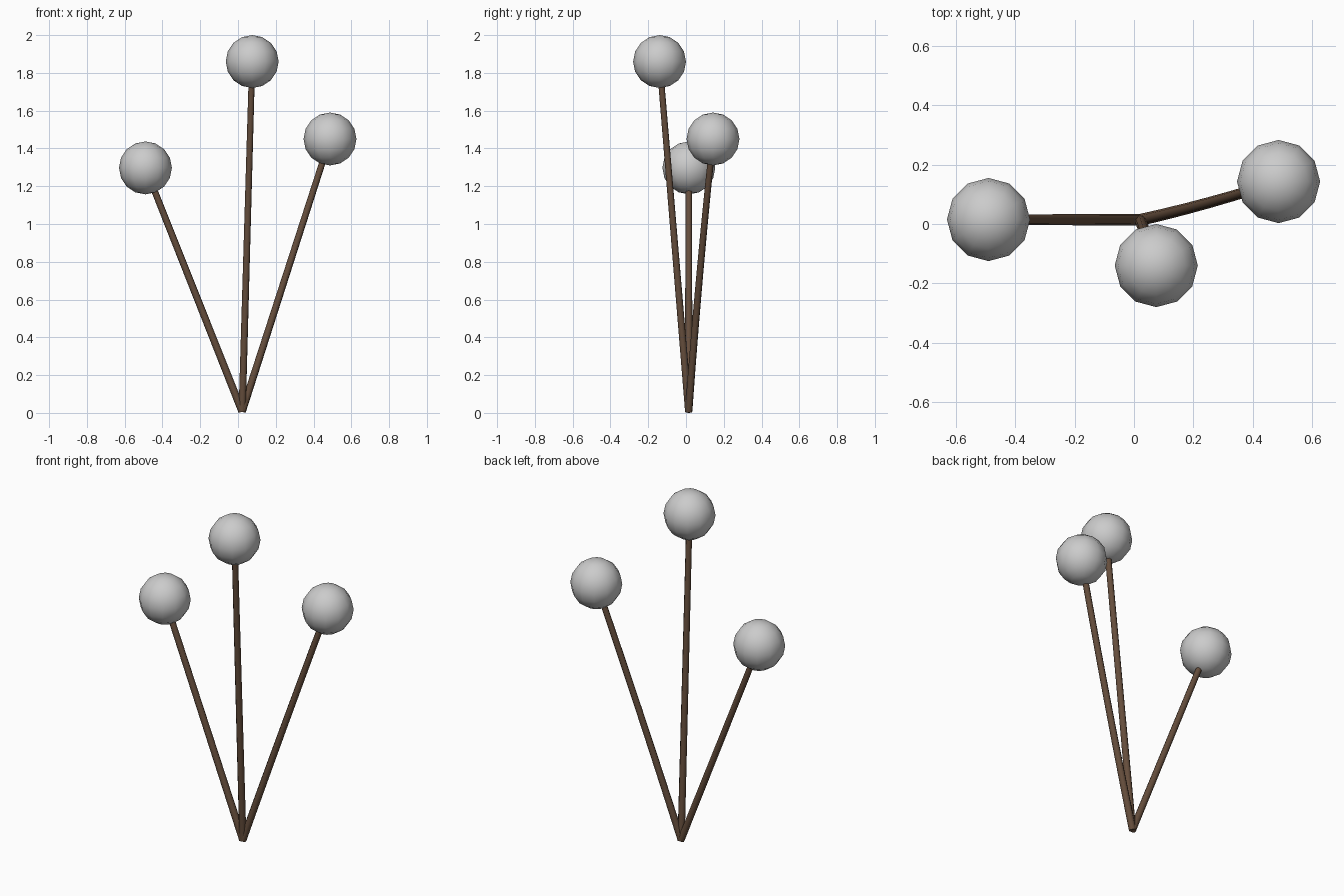
import bpy
from mathutils import Vector

if "Cube" in bpy.data.objects:
    bpy.data.objects.remove(bpy.data.objects["Cube"])

BASE = Vector((0.022, 0.014, 0.007))
BALL_R = 0.14
STEM_R = 0.02

wood = bpy.data.materials.new("brown_stem")
wood.diffuse_color = (0.13, 0.075, 0.045, 1)
wood.use_nodes = True
wood.node_tree.nodes["Principled BSDF"].inputs["Base Color"].default_value = wood.diffuse_color


def smooth(obj, angle):
    bpy.ops.object.select_all(action='DESELECT')
    obj.select_set(True)
    bpy.context.view_layer.objects.active = obj
    bpy.ops.object.shade_smooth_by_angle(angle=angle)


def stem(name, tip, bend):
    # slightly bowed, slightly tapering eight-sided tube
    curve = bpy.data.curves.new(name, 'CURVE')
    curve.dimensions = '3D'
    curve.bevel_depth = STEM_R
    curve.bevel_resolution = 2
    curve.use_fill_caps = True
    line = curve.splines.new('POLY')
    n = 6
    line.points.add(n)
    for i, p in enumerate(line.points):
        t = i / n
        p.co = (*(BASE.lerp(tip, t) + bend * 4 * t * (1 - t)), 1)
        p.radius = 1 - 0.15 * t
    obj = bpy.data.objects.new(name, curve)
    bpy.context.collection.objects.link(obj)
    bpy.ops.object.select_all(action='DESELECT')
    obj.select_set(True)
    bpy.context.view_layer.objects.active = obj
    bpy.ops.object.convert(target='MESH')
    obj = bpy.context.object
    obj.data.materials.clear()
    obj.data.materials.append(wood)
    smooth(obj, 0.9)


def ball(name, centre):
    bpy.ops.mesh.primitive_uv_sphere_add(segments=12, ring_count=8,
                                         radius=BALL_R, location=centre)
    obj = bpy.context.object
    obj.name = name
    smooth(obj, 1.2)


# three stems fanning out from one foot, each with a ball on its tip
for side, tip, bend in (
        ("left", (-0.49, 0.015, 1.297), (0, 0, 0)),
        ("middle", (0.075, -0.14, 1.86), (0, 0, 0)),
        ("right", (0.487, 0.143, 1.45), (0, -0.006, 0))):
    stem(side + "_stem", Vector(tip), Vector(bend))
    ball(side + "_ball", tip)
